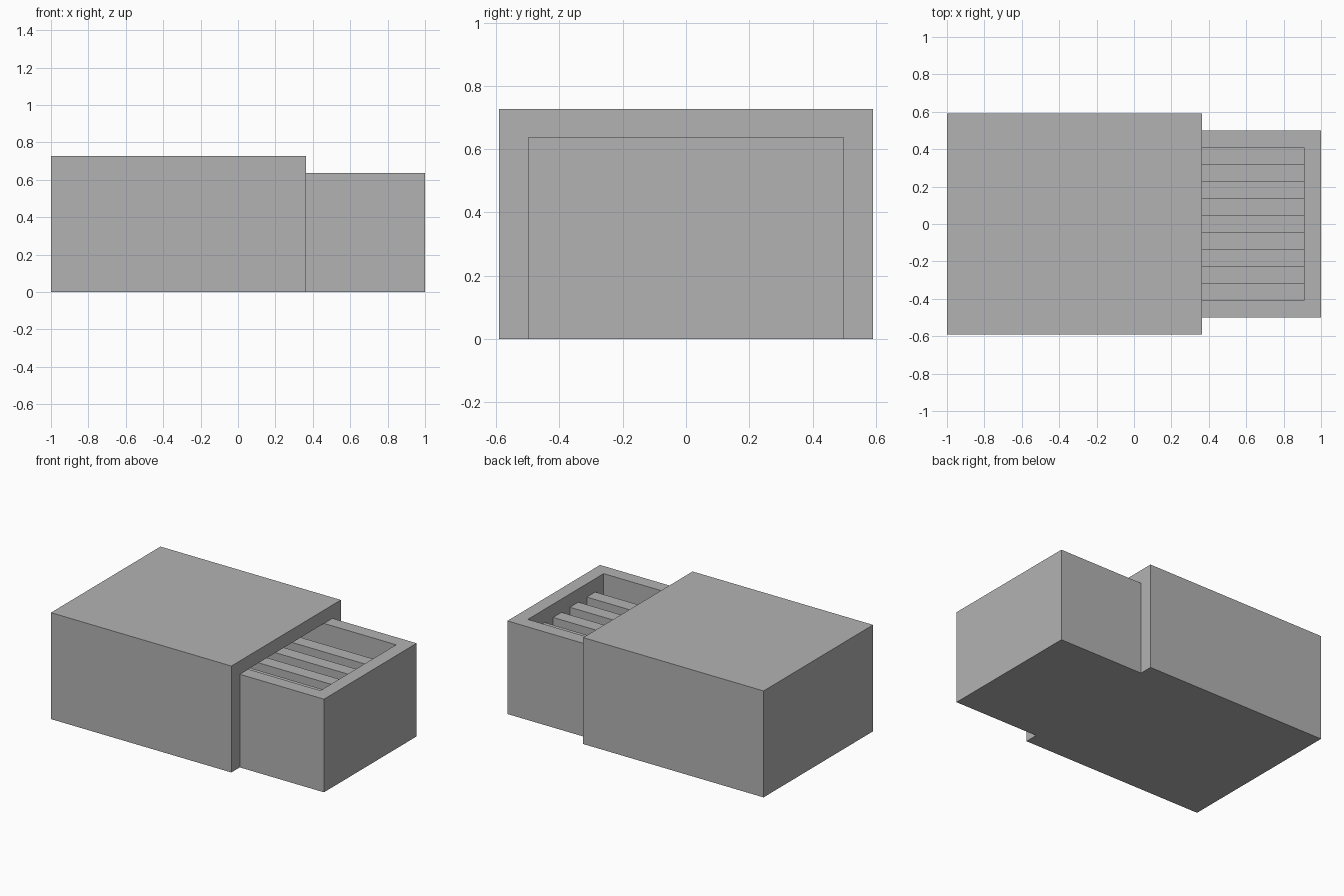
import bpy
import bmesh
from mathutils import Vector

if "Cube" in bpy.data.objects:
    bpy.data.objects.remove(bpy.data.objects["Cube"], do_unlink=True)

U = 1 / 11  # wall thickness, the module for every size

grey = bpy.data.materials.new("plain grey")
grey.use_nodes = True
colour = (0.45, 0.45, 0.45, 1)
grey.diffuse_color = colour
grey.node_tree.nodes["Principled BSDF"].inputs["Base Color"].default_value = colour


def box(name, low, high, open_sides=()):
    """Box between two corners in modules; open sides turn it into a thick shell."""
    low, high = Vector(low) * U, Vector(high) * U
    bm = bmesh.new()
    bmesh.ops.create_cube(bm, size=1)
    bmesh.ops.scale(bm, vec=high - low, verts=bm.verts)
    bmesh.ops.translate(bm, vec=(low + high) / 2, verts=bm.verts)
    bm.normal_update()
    removed = [f for f in bm.faces
               if any(f.normal.dot(Vector(s)) > 0.9 for s in open_sides)]
    bmesh.ops.delete(bm, geom=removed, context="FACES")
    mesh = bpy.data.meshes.new(name)
    bm.to_mesh(mesh)
    bm.free()
    mesh.materials.append(grey)
    obj = bpy.data.objects.new(name, mesh)
    bpy.context.collection.objects.link(obj)
    if open_sides:
        shell = obj.modifiers.new("wall thickness", "SOLIDIFY")
        shell.thickness = U
        shell.offset = -1
        shell.use_even_offset = True
    return obj


# Outer sleeve, open at the drawer end and underneath
box("sleeve", (-11, -6.5, 0), (4, 6.5, 8), [(1, 0, 0), (0, 0, -1)])

# Sliding tray, open at the top
box("tray", (-10, -5.5, 0), (11, 5.5, 7), [(0, 0, 1)])

# Evenly spaced ridges along the tray
ridge = box("tray_ridges", (-9, -3.5, 1), (10, -2.5, 6))
rows = ridge.modifiers.new("rows", "ARRAY")
rows.count = 4
rows.use_relative_offset = False
rows.use_constant_offset = True
rows.constant_offset_displace = (0, 2 * U, 0)
